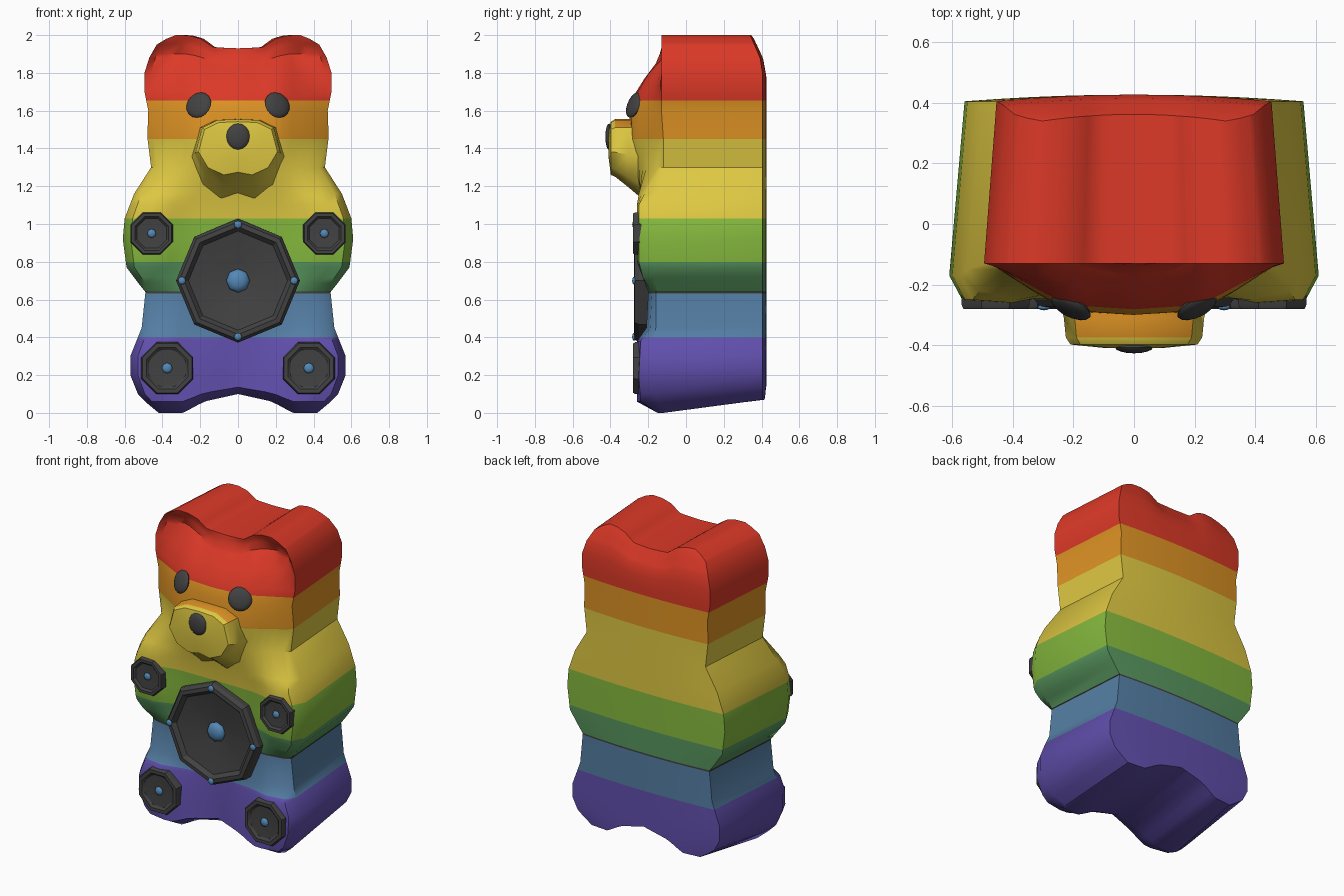
import bpy, bmesh, math
from mathutils import Vector

if "Cube" in bpy.data.objects:
    bpy.data.objects.remove(bpy.data.objects["Cube"])


def srgb(r, g, b):
    f = lambda c: c / 12.92 if c <= 0.04045 else ((c + 0.055) / 1.055) ** 2.4
    return (f(r / 255), f(g / 255), f(b / 255), 1)


COLOURS = {"violet": (97, 79, 173), "blue": (84, 125, 163), "charcoal": (66, 66, 66),
           "teal_green": (88, 150, 94), "green": (134, 186, 62), "yellow": (222, 200, 66),
           "orange": (222, 147, 36), "red": (220, 57, 39), "speaker_blue": (84, 136, 182)}
MATS = {}
for n, c in COLOURS.items():
    MATS[n] = bpy.data.materials.new(n)
    MATS[n].diffuse_color = srgb(*c)


def finish(name, bm, mats, angle=38):
    bmesh.ops.recalc_face_normals(bm, faces=bm.faces)
    me = bpy.data.meshes.new(name)
    bm.to_mesh(me)
    bm.free()
    for m in mats:
        me.materials.append(MATS[m])
    ob = bpy.data.objects.new(name, me)
    bpy.context.collection.objects.link(ob)
    bpy.ops.object.select_all(action='DESELECT')
    ob.select_set(True)
    bpy.context.view_layer.objects.active = ob
    bpy.ops.object.shade_smooth_by_angle(angle=math.radians(angle))
    return ob


def interp(pts, x):
    if x <= pts[0][0]:
        return pts[0][1]
    for (a, p), (b, q) in zip(pts, pts[1:]):
        if x <= b:
            return p + (q - p) * (x - a) / (b - a)
    return pts[-1][1]


# ---- body: outline half-width by height, plus leg and ear notches
WIDTH = [(0, .42), (.05, .48), (.10, .53), (.2, .57), (.30, .57), (.4, .53), (.45, .51),
         (.64, .49), (.69, .53), (.77, .59), (.92, .61), (1.03, .60), (1.16, .55),
         (1.30, .46), (1.46, .48), (1.6, .475), (1.7, .495), (1.8, .495), (1.88, .47),
         (1.95, .43), (1.98, .38), (2, .33)]
LEG_GAP = [(0, .10), (.18, .06), (.29, 0)]
EAR_GAP = [(0, .07), (.13, .065), (.2, .018), (.27, 0)]
# front depth by height, at these fractions of the half-width
FRAC = (0, .45, .7, .93, 1)
FRONT = [(0, (-.14, -.14, -.15, -.15, -.12)), (.06, (-.2, -.25, -.26, -.24, -.15)),
         (.2, (-.2, -.25, -.26, -.25, -.17)), (.38, (-.2, -.22, -.26, -.24, -.17)),
         (.45, (-.2, -.2, -.21, -.19, -.16)), (.64, (-.2, -.2, -.2, -.18, -.16)),
         (.72, (-.2, -.2, -.23, -.23, -.16)), (.8, (-.2, -.21, -.26, -.25, -.17)),
         (1.1, (-.23, -.23, -.26, -.25, -.17)), (1.16, (-.24, -.24, -.25, -.22, -.15)),
         (1.3, (-.27, -.26, -.21, -.15, -.12)), (1.45, (-.3, -.29, -.22, -.15, -.12)),
         (1.6, (-.3, -.285, -.22, -.15, -.13)), (1.7, (-.27, -.255, -.19, -.14, -.13)),
         (1.8, (-.22, -.20, -.13, -.11, -.13)), (1.9, (-.16, -.12, -.08, -.10, -.13)),
         (1.96, (-.14, -.12, -.11, -.12, -.13)), (2, (-.13, -.13, -.13, -.13, -.13))]


def depth(u, z):
    cols = [interp([(r[0], r[1][k]) for r in FRONT], z) for k in range(5)]
    return interp(list(zip(FRAC, cols)), abs(u))


rows = sorted({z for z, _ in WIDTH} | {r[0] for r in FRONT})
half = (.15, .3, .4, .5, .6, .7, .8, .93, 1)
us = [-u for u in reversed(half)] + [0] + list(half)
bm = bmesh.new()
front, back = [], []
for t in rows:
    fr, bk = [], []
    for u in us:
        x = u * interp(WIDTH, t)
        low, high = max(0, 1 - t / .25), max(0, (t - 1.65) / .35)
        z = t + interp(LEG_GAP, abs(x)) * low - interp(EAR_GAP, abs(x)) * high
        fr.append(bm.verts.new((x, depth(u, t), z)))
        bk.append(bm.verts.new((x * .917, .405 + .022 * (1 - u * u)
                                - .065 * max(0, (t - 1.85) / .15), z + .07 * low)))
    front.append(fr)
    back.append(bk)
R, C = len(rows), len(us)
for g in (front, back):
    for i in range(R - 1):
        for j in range(C - 1):
            bm.faces.new((g[i][j], g[i][j + 1], g[i + 1][j + 1], g[i + 1][j]))
for j in range(C - 1):
    for i in (0, R - 1):
        bm.faces.new((front[i][j], front[i][j + 1], back[i][j + 1], back[i][j]))
for i in range(R - 1):
    for j in (0, C - 1):
        bm.faces.new((front[i][j], front[i + 1][j], back[i + 1][j], back[i][j]))
# rainbow bands cut at fixed heights
BANDS = (.40, .633, .643, .80, 1.03, 1.45, 1.655)
for h in BANDS:
    bmesh.ops.bisect_plane(bm, geom=bm.verts[:] + bm.edges[:] + bm.faces[:], dist=1e-5,
                           plane_co=(0, 0, h), plane_no=(0, 0, 1))
for f in bm.faces:
    f.material_index = sum(f.calc_center_median().z > h for h in BANDS)
finish("bear_body", bm, list(COLOURS)[:8])


def loft(bm, rings):
    """Bridge rings of points and cap both ends."""
    vs = [[bm.verts.new(p) for p in r] for r in rings]
    n = len(vs[0])
    for a, b in zip(vs, vs[1:]):
        for k in range(n):
            bm.faces.new((a[k], a[(k + 1) % n], b[(k + 1) % n], b[k]))
    bm.faces.new(vs[0])
    bm.faces.new(vs[-1])


# ---- muzzle: front outline swept back and down to the chest
M = [(0, 1.555), (.11, 1.55), (.19, 1.51), (.225, 1.38), (.17, 1.29), (.08, 1.25), (0, 1.265)]
M = M + [(-x, z) for x, z in reversed(M[1:-1])]


def muzzle_ring(y, sx, low, high):
    return [(x * sx, y, 1.42 + (z - 1.42) * (high if z > 1.42 else low)) for x, z in M]


bm = bmesh.new()
loft(bm, [muzzle_ring(-.22, 1.12, 1.75, 1.02), muzzle_ring(-.31, 1.03, 1.3, 1.0),
          muzzle_ring(-.375, 1, 1, 1), muzzle_ring(-.398, .93, .94, .9),
          muzzle_ring(-.41, .4, .4, .4)])
bmesh.ops.recalc_face_normals(bm, faces=bm.faces)
for f in bm.faces:
    c = f.calc_center_median()
    f.material_index = int(f.normal.z > .5 and c.z > 1.45 and c.y > -.37)
finish("muzzle", bm, ["yellow", "orange"])


def blob(name, loc, size, mat, normal=(0, -1, 0), seg=16):
    """Flattened ball whose thin axis follows the normal."""
    bm = bmesh.new()
    bmesh.ops.create_uvsphere(bm, u_segments=seg, v_segments=max(6, seg // 2), radius=1)
    q = Vector(normal).to_track_quat('Z', 'Y')
    for v in bm.verts:
        v.co = q @ Vector((v.co.x * size[0], v.co.y * size[1], v.co.z * size[2])) + Vector(loc)
    finish(name, bm, [mat], 60)


blob("nose", (0, -.407, 1.462), (.063, .07, .02), "charcoal")
for s in (-1, 1):
    blob("eye", (s * .208, -.275, 1.63), (.072, .072, .022), "charcoal", (s * .42, -.85, .36))


# ---- eight-sided speakers: rim, dished cone and dome
def speaker(name, x, z, r, phase, profile, dome, dome_y):
    bm = bmesh.new()
    loft(bm, [[(x + r * k * math.cos(phase + i * math.pi / 4), y,
                z + r * k * math.sin(phase + i * math.pi / 4)) for i in range(8)]
              for k, y in profile])
    finish(name, bm, ["charcoal"], 30)
    blob(name + "_dome", (x, dome_y, z), (dome, dome, dome * .5), "speaker_blue", seg=8)


speaker("belly_speaker", 0, .70, .328, 0,
        [(1, -.17), (1, -.25), (.95, -.272), (.87, -.275), (.80, -.25), (.2, -.212)], .063, -.22)
for i in range(4):
    a = i * math.pi / 2
    blob("speaker_screw", (.297 * math.cos(a), -.275, .70 + .297 * math.sin(a)),
         (.021, .021, .01), "speaker_blue", seg=8)
SMALL = [(1, -.2), (1, -.268), (.95, -.28), (.8, -.28), (.7, -.268), (.2, -.264)]
for s in (-1, 1):
    speaker("hand_speaker", s * .457, .95, .121, math.pi / 8, SMALL, .024, -.266)
    speaker("foot_speaker", s * .375, .237, .149, math.pi / 8, SMALL, .028, -.266)

for m in bpy.data.materials:
    if m.users and not m.is_grease_pencil:
        m.use_nodes = True
        m.node_tree.nodes["Principled BSDF"].inputs["Base Color"].default_value = m.diffuse_color
